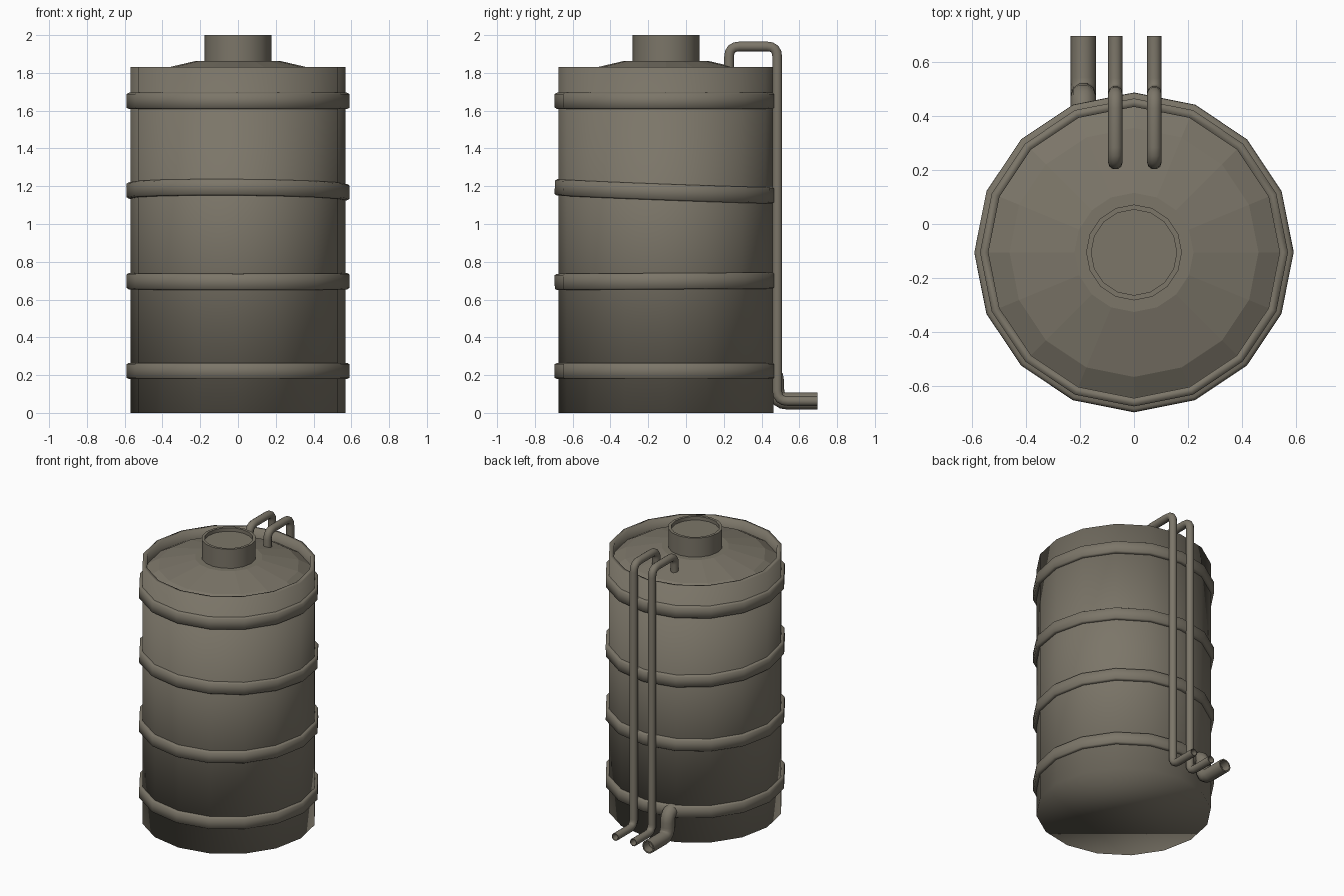
import bpy, bmesh, math
from mathutils import Vector, Matrix

if "Cube" in bpy.data.objects:
    bpy.data.objects.remove(bpy.data.objects["Cube"])

CY = -0.105  # tank axis position in y
mat = bpy.data.materials.new("weathered_taupe_metal")
mat.diffuse_color = (0.2, 0.18, 0.14, 1)
mat.use_nodes = True
mat.node_tree.nodes["Principled BSDF"].inputs["Base Color"].default_value = mat.diffuse_color


def finish(bm, name, angle):
    bmesh.ops.remove_doubles(bm, verts=bm.verts, dist=1e-5)
    bmesh.ops.recalc_face_normals(bm, faces=bm.faces)
    me = bpy.data.meshes.new(name)
    bm.to_mesh(me)
    bm.free()
    me.materials.append(mat)
    ob = bpy.data.objects.new(name, me)
    bpy.context.collection.objects.link(ob)
    if angle:
        bpy.ops.object.select_all(action='DESELECT')
        ob.select_set(True)
        bpy.context.view_layer.objects.active = ob
        bpy.ops.object.shade_smooth_by_angle(angle=math.radians(angle))
    return ob


def skin(bm, rings, closed=False):
    pairs = list(zip(rings, rings[1:]))
    if closed:
        pairs.append((rings[-1], rings[0]))
    for a, b in pairs:
        n = len(a)
        for i in range(n):
            j = (i + 1) % n
            bm.faces.new((a[i], a[j], b[j], b[i]))


def lathe(name, profile, n=16, angle=30, closed=False, cap_start=False, cap_end=False):
    bm = bmesh.new()
    rings = [[bm.verts.new((r * math.cos(2 * math.pi * i / n),
                            r * math.sin(2 * math.pi * i / n), z))
              for i in range(n)] for r, z in profile]
    skin(bm, rings, closed)
    if cap_start:
        bm.faces.new(rings[0])
    if cap_end:
        bm.faces.new(rings[-1])
    ob = finish(bm, name, angle)
    ob.location.y = CY
    return ob


def fillet(pts, rad, steps=4):
    out = [pts[0]]
    for a, p, b in zip(pts, pts[1:], pts[2:]):
        s, e = p + (a - p).normalized() * rad, p + (b - p).normalized() * rad
        for k in range(steps + 1):
            t = k / steps
            out.append(s * (1 - t) ** 2 + p * 2 * t * (1 - t) + e * t * t)
    return out + [pts[-1]]


def pipe(name, x, yz, radius, bend, n=10):
    pts = fillet([Vector((x, y, z)) for y, z in yz], bend)
    bm = bmesh.new()
    side = Vector((1, 0, 0))

    def ring(p, t, r):
        up = t.cross(side).normalized()
        return [bm.verts.new(p + r * (side * math.cos(2 * math.pi * i / n)
                                      + up * math.sin(2 * math.pi * i / n)))
                for i in range(n)]

    rings = []
    for i, p in enumerate(pts):
        t = (pts[min(i + 1, len(pts) - 1)] - pts[max(i - 1, 0)]).normalized()
        rings.append(ring(p, t, radius))
    # hollow mouth at the far end
    rings.append(ring(pts[-1], t, radius * 0.8))
    rings.append(ring(pts[-1] - t * 0.06, t, radius * 0.8))
    skin(bm, rings)
    bm.faces.new(rings[0])
    bm.faces.new(rings[-1])
    return finish(bm, name, 50)


# Tank body with a raised rim around the recessed top
lathe("tank_body", [(0.569, 0), (0.569, 1.83), (0.538, 1.83), (0.538, 1.74)],
      angle=100, cap_start=True)

# Shallow conical lid
lathe("tank_lid", [(0.54, 1.762), (0.46, 1.808), (0.22, 1.864)], angle=0, cap_end=True)

# Filler neck with a recessed cap
lathe("filler_neck", [(0.177, 1.85), (0.177, 2.0), (0.158, 2.0), (0.158, 1.975)],
      angle=30, cap_end=True)

# Hoops around the tank, some slightly tilted
for i, (z, tilt_x, tilt_y) in enumerate([(0.222, 0, 0), (0.697, 0.006, 0),
                                         (1.173, -0.037, 0.008), (1.652, 0, 0)]):
    hoop = lathe(f"hoop_{i + 1}", [(0.55, -0.043), (0.578, -0.043), (0.59, -0.036),
                                   (0.59, 0.036), (0.578, 0.043), (0.55, 0.043)],
                 angle=70, closed=True)
    hoop.location.z = z
    hoop.rotation_euler = (tilt_x, tilt_y, 0)

# Two thin pipes from the lid, over the rim and down the back
for i, x in enumerate((-0.069, 0.075)):
    pipe(f"thin_pipe_{i + 1}", x,
         [(0.228, 1.77), (0.228, 1.94), (0.483, 1.94), (0.483, 0.063), (0.695, 0.063)],
         0.027, 0.055)

# Thick drain pipe leaving the tank near the ground
pipe("drain_pipe", -0.187, [(0.36, 0.228), (0.475, 0.228), (0.475, 0.062), (0.695, 0.062)],
     0.047, 0.065)
